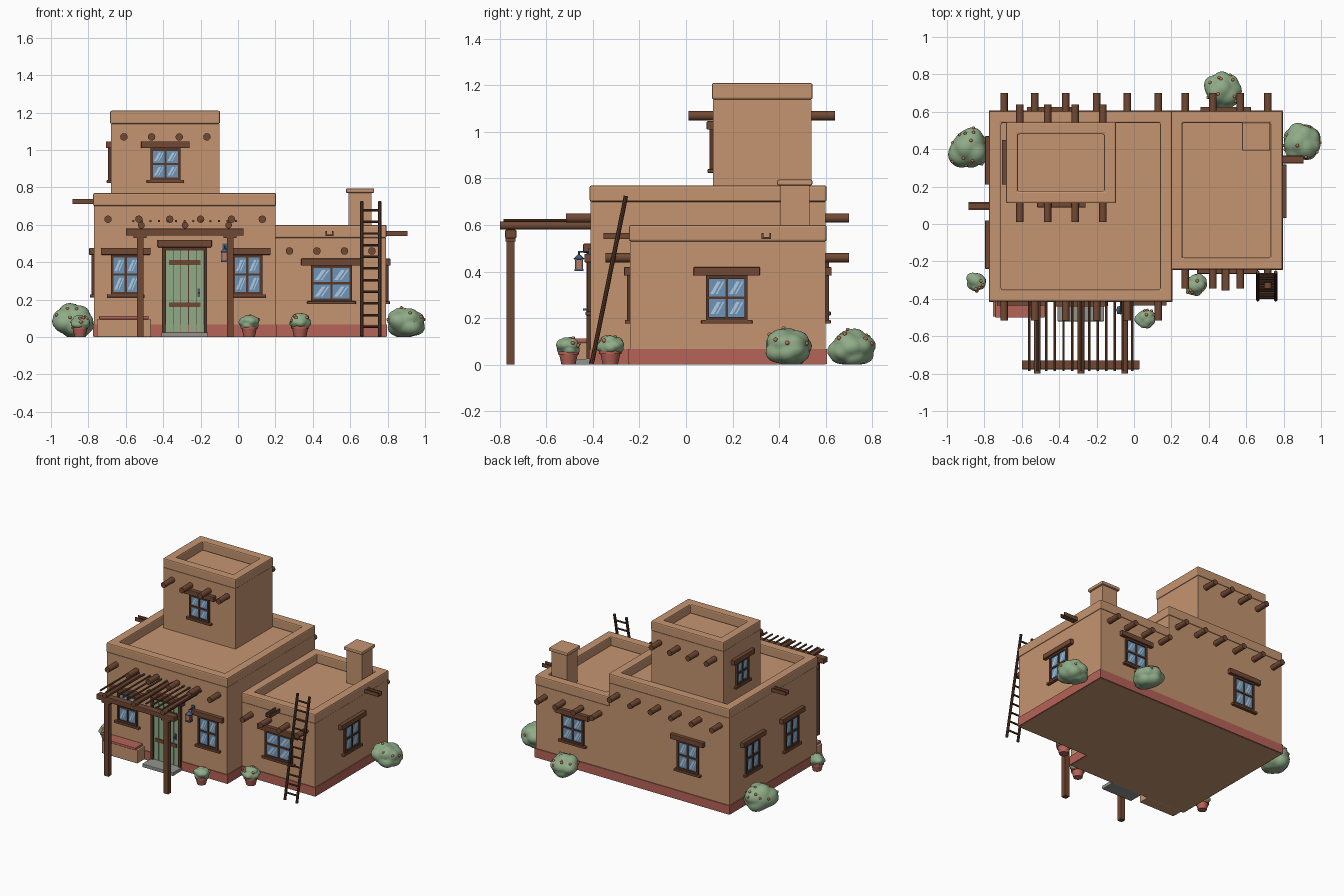
import bpy, bmesh, math, random
from mathutils import Vector, Matrix

if "Cube" in bpy.data.objects:
    bpy.data.objects.remove(bpy.data.objects["Cube"])

random.seed(4)


def material(name, rgb):
    m = bpy.data.materials.new(name)
    m.diffuse_color = (*rgb, 1)
    m.use_nodes = True
    m.node_tree.nodes["Principled BSDF"].inputs["Base Color"].default_value = m.diffuse_color
    return m


ADOBE = material("adobe", (0.56, 0.30, 0.165))
RED = material("terracotta", (0.46, 0.125, 0.095))
WOOD = material("wood", (0.165, 0.066, 0.034))
DARK = material("dark wood", (0.095, 0.040, 0.022))
GREEN = material("sage green", (0.275, 0.41, 0.245))
STONE = material("grey stone", (0.29, 0.29, 0.27))
GLASS = material("blue glass", (0.15, 0.30, 0.50))
SHINE = material("pale glass", (0.46, 0.60, 0.72))
METAL = material("blue metal", (0.06, 0.11, 0.20))
FLOWER = material("orange flower", (0.55, 0.19, 0.09))


def finish(name, bm, mat, M=None, bevel=0, smooth=False):
    me = bpy.data.meshes.new(name)
    if M:
        bm.transform(M)
    bm.to_mesh(me)
    bm.free()
    me.materials.append(mat)
    ob = bpy.data.objects.new(name, me)
    bpy.context.collection.objects.link(ob)
    if smooth:
        me.polygons.foreach_set("use_smooth", [True] * len(me.polygons))
        me.set_sharp_from_angle(angle=math.radians(40))
    if bevel:
        mod = ob.modifiers.new("bevel", "BEVEL")
        mod.width, mod.segments = bevel, 2
    return ob


def boxes(name, mat, items, M=None, bevel=0):
    """Each item is (x0, x1, y0, y1, z0, z1)."""
    bm = bmesh.new()
    for x0, x1, y0, y1, z0, z1 in items:
        T = Matrix.Translation(((x0 + x1) / 2, (y0 + y1) / 2, (z0 + z1) / 2))
        bmesh.ops.create_cube(bm, size=1, matrix=T @ Matrix.Diagonal((x1 - x0, y1 - y0, z1 - z0, 1)))
    return finish(name, bm, mat, M, bevel)


def rods(name, mat, items, r, r2=None, n=12, M=None):
    """Each item is a (start, end) pair."""
    bm = bmesh.new()
    for p, q in items:
        p, q = Vector(p), Vector(q)
        rot = (q - p).to_track_quat('Z', 'Y').to_matrix().to_4x4()
        bmesh.ops.create_cone(bm, cap_ends=True, segments=n, radius1=r, radius2=r if r2 is None else r2,
                              depth=(q - p).length, matrix=Matrix.Translation((p + q) / 2) @ rot)
    return finish(name, bm, mat, M, smooth=n > 6)


# --- adobe blocks with raised parapets ---
def block(name, x0, x1, y0, y1, z0, z1, t=0.06, h=0.07):
    boxes(name + "_walls", ADOBE, [(x0, x1, y0, y1, z0, z1 - h)])
    bm = bmesh.new()
    o = 0.004
    rings = []
    for d, z in ((-o, z1 - h), (-o, z1), (t, z1), (t, z1 - h)):
        rings.append([bm.verts.new(c) for c in ((x0 + d, y0 + d, z), (x1 - d, y0 + d, z),
                                                (x1 - d, y1 - d, z), (x0 + d, y1 - d, z))])
    for k in range(4):
        a, b = rings[k], rings[(k + 1) % 4]
        for i in range(4):
            j = (i + 1) % 4
            bm.faces.new((a[i], a[j], b[j], b[i]))
    bmesh.ops.recalc_face_normals(bm, faces=bm.faces)
    finish(name + "_parapet", bm, ADOBE, bevel=0.008)


block("main_block", -0.77, 0.20, -0.41, 0.60, 0, 0.77)
block("wing", 0.20, 0.79, -0.24, 0.60, 0, 0.60)
block("tower", -0.68, -0.10, 0.115, 0.54, 0.70, 1.21)
boxes("base_band", RED, [(-0.776, 0.206, -0.416, 0.606, 0.002, 0.067),
                         (0.19, 0.796, -0.246, 0.606, 0.002, 0.067)])
boxes("chimney", ADOBE, [(0.59, 0.715, 0.405, 0.53, 0.5, 0.775)])
boxes("chimney_cap", ADOBE, [(0.577, 0.728, 0.392, 0.543, 0.77, 0.795)], bevel=0.007)


# --- roof beam ends ---
def beam_ends(name, xs, y0, y1, z):
    rods(name, WOOD, [s for x in xs for s in (((x, y0 + 0.03, z), (x, y0 - 0.105, z)),
                                              ((x, y1 - 0.03, z), (x, y1 + 0.10, z)))], 0.02)


beam_ends("main_beam_ends", [-0.695 + 0.165 * i for i in range(6)], -0.41, 0.60, 0.63)
beam_ends("wing_beam_ends", [0.275 + 0.147 * i for i in range(4)], -0.24, 0.60, 0.46)
beam_ends("tower_beam_ends", [-0.61 + 0.148 * i for i in range(4)], 0.115, 0.54, 1.07)


# --- things on a wall: local x runs along it, -y points outward ---
def on_wall(x, y, turns):
    return Matrix.Translation((x, y, 0)) @ Matrix.Rotation(turns * math.pi / 2, 4, 'Z')


def spout(name, x, y, turns, z):
    M = on_wall(x, y, turns)
    boxes(name, WOOD, [(-0.021, 0.021, -0.115, 0.02, z - 0.013, z - 0.005),
                       (-0.021, -0.013, -0.115, 0.02, z - 0.006, z + 0.013),
                       (0.013, 0.021, -0.115, 0.02, z - 0.006, z + 0.013)], M)


spout("wing_front_spout", 0.49, -0.24, 0, 0.553)
spout("wing_right_spout", 0.79, 0.345, 1, 0.553)
spout("main_left_spout", -0.77, 0.097, 3, 0.725)


def window(name, x, y, turns, z0, z1, w, lintel):
    M = on_wall(x, y, turns)
    a, f = w / 2, 0.014
    zm = (z0 + z1) / 2
    boxes(name + "_glass", GLASS, [(-a + 0.005, a - 0.005, -0.006, 0.005, z0 + 0.005, z1)], M)
    boxes(name + "_frame", DARK, [(-a, -a + f, -0.014, 0.005, z0, z1), (a - f, a, -0.014, 0.005, z0, z1),
                                  (-a, a, -0.014, 0.005, z0, z0 + f), (-a, a, -0.014, 0.005, z1 - f, z1),
                                  (-0.006, 0.006, -0.012, 0.005, z0, z1),
                                  (-a, a, -0.012, 0.005, zm - 0.006, zm + 0.006)], M)
    boxes(name + "_lintel", WOOD, [(-lintel / 2, lintel / 2, -0.026, 0.01, z1, z1 + 0.036)], M, 0.003)
    boxes(name + "_sill", WOOD, [(-a - 0.02, a + 0.02, -0.022, 0.01, z0 - 0.016, z0)], M, 0.003)
    # diagonal glints, two on each pane
    bm = bmesh.new()
    pw, ph = a - f - 0.006, zm - z0 - f - 0.006
    for px in (-a + f, 0.006):
        for pz in (z0 + f, zm + 0.006):
            for s, e in ((0.08, 0.30), (0.42, 0.52)):
                pts = ((s, 0.15), (e, 0.15), (e + 0.42, 0.85), (s + 0.42, 0.85))
                bm.faces.new([bm.verts.new((px + u * pw, -0.0075, pz + v * ph)) for u, v in pts])
    finish(name + "_glints", bm, SHINE, M)


for args in (("front_left_window", -0.60, -0.41, 0, 0.228, 0.44, 0.16, 0.265),
             ("front_right_window", 0.05, -0.41, 0, 0.228, 0.44, 0.16, 0.25),
             ("wing_front_window", 0.50, -0.24, 0, 0.192, 0.383, 0.22, 0.325),
             ("wing_right_window", 0.79, 0.175, 1, 0.192, 0.383, 0.18, 0.285),
             ("wing_back_window", 0.49, 0.60, 2, 0.192, 0.383, 0.18, 0.27),
             ("main_back_window", -0.44, 0.60, 2, 0.228, 0.44, 0.17, 0.265),
             ("left_rear_window", -0.77, 0.34, 3, 0.228, 0.44, 0.16, 0.26),
             ("left_front_window", -0.77, -0.11, 3, 0.228, 0.44, 0.16, 0.26),
             ("tower_front_window", -0.388, 0.115, 0, 0.84, 1.01, 0.16, 0.26),
             ("tower_left_window", -0.68, 0.33, 3, 0.84, 1.01, 0.14, 0.24)):
    window(*args)

# --- door ---
boxes("door_frame", DARK, [(-0.405, -0.387, -0.428, -0.40, 0.02, 0.48), (-0.183, -0.165, -0.428, -0.40, 0.02, 0.48),
                           (-0.405, -0.165, -0.428, -0.40, 0.464, 0.48), (-0.39, -0.18, -0.413, -0.40, 0.02, 0.47)])
boxes("door_planks", GREEN, [(-0.387 + 0.0408 * i + 0.0015, -0.387 + 0.0408 * (i + 1) - 0.0015,
                              -0.420, -0.41, 0.027, 0.464) for i in range(5)])
boxes("door_straps", WOOD, [(-0.37, -0.20, -0.426, -0.415, z, z + 0.026) for z in (0.16, 0.385)])
boxes("door_lintel", WOOD, [(-0.43, -0.14, -0.442, -0.40, 0.48, 0.52)], bevel=0.004)
boxes("door_handle", METAL, [(-0.217, -0.203, -0.424, -0.418, 0.215, 0.26), (-0.214, -0.206, -0.442, -0.42, 0.232, 0.242)])
boxes("door_step", STONE, [(-0.41, -0.16, -0.52, -0.41, 0, 0.025)], bevel=0.004)

# --- bench ---
boxes("bench_body", ADOBE, [(-0.755, -0.465, -0.495, -0.41, 0, 0.095)], bevel=0.005)
boxes("bench_seat", RED, [(-0.742, -0.478, -0.50, -0.412, 0.095, 0.113)], bevel=0.004)

# --- pergola ---
boxes("pergola_posts", WOOD, [(x - 0.018, x + 0.018, -0.772, -0.736, 0, 0.545) for x in (-0.523, -0.042)])
boxes("pergola_post_caps", WOOD, [(x - 0.035, x + 0.035, -0.776, -0.732, 0.53, 0.546) for x in (-0.523, -0.042)])
boxes("pergola_front_beam", WOOD, [(-0.60, 0.03, -0.777, -0.729, 0.543, 0.58)], bevel=0.004)
rods("pergola_logs", WOOD, [((x, -0.40, 0.598), (x, -0.80, 0.598)) for x in (-0.517, -0.283, -0.05)], 0.018)
rods("pergola_slats", WOOD, [((-0.56 + 0.0458 * i, -0.405, 0.62), (-0.56 + 0.0458 * i, -0.785, 0.62))
                             for i in range(13)], 0.0065, n=8)

# --- ladder ---
foot, head = Vector((0, -0.405, 0.005)), Vector((0, -0.258, 0.725))
rods("ladder_rails", DARK, [(foot + Vector((x, 0, 0)), head + Vector((x, 0, 0))) for x in (0.662, 0.758)], 0.0095, n=8)
rungs = [foot.lerp(head, 0.07 + 0.0865 * i) for i in range(11)]
rods("ladder_rungs", DARK, [(p + Vector((0.655, 0, 0)), p + Vector((0.765, 0, 0))) for p in rungs], 0.0065, n=8)

# --- lantern ---
lx, ly = -0.072, -0.46
boxes("lantern_glass", FLOWER, [(lx - 0.013, lx + 0.013, ly - 0.013, ly + 0.013, 0.41, 0.452)])
boxes("lantern_cage", METAL, [(lx - 0.019, lx + 0.019, ly - 0.019, ly + 0.019, 0.402, 0.411),
                              (lx - 0.02, lx + 0.02, ly - 0.02, ly + 0.02, 0.45, 0.456),
                              (lx - 0.012, lx + 0.012, -0.418, -0.405, 0.45, 0.50)]
      + [(lx + sx - 0.003, lx + sx + 0.003, ly + sy - 0.003, ly + sy + 0.003, 0.405, 0.452)
         for sx in (-0.014, 0.014) for sy in (-0.014, 0.014)])
rods("lantern_roof", METAL, [((lx, ly, 0.455), (lx, ly, 0.473))], 0.024, 0.005, n=8)
rods("lantern_bracket", METAL, [((lx, -0.41, 0.485), (lx, ly - 0.005, 0.485)), ((lx, ly, 0.47), (lx, ly, 0.487))], 0.004, n=8)


# --- bushes and potted plants ---
def bush(name, x, y, z, r, rz, flowers):
    lumps = [Vector([random.gauss(0, 1) for _ in range(3)]).normalized() for _ in range(16)]
    bm = bmesh.new()
    bmesh.ops.create_icosphere(bm, subdivisions=4, radius=1)
    for v in bm.verts:
        d = v.co.normalized()
        k = 0.76 + 0.26 * max(0, max(d.dot(l) for l in lumps)) ** 5
        v.co = Vector((x + d.x * r * k, y + d.y * r * k, max(z + d.z * rz * k, 0)))
    top = [v.co.copy() for v in bm.verts if v.co.z > z + 0.1 * rz]
    finish(name, bm, GREEN, smooth=True)
    if flowers:
        bm = bmesh.new()
        for p in random.sample(top, flowers):
            bmesh.ops.create_icosphere(bm, subdivisions=2, radius=0.009, matrix=Matrix.Translation(p))
        finish(name + "_flowers", bm, FLOWER, smooth=True)


bush("left_bush", -0.885, 0.405, 0.083, 0.118, 0.098, 12)
bush("right_bush", 0.895, 0.435, 0.072, 0.108, 0.088, 8)
bush("back_bush", 0.47, 0.71, 0.07, 0.105, 0.085, 10)

for name, x, y, s in (("door_pot", 0.06, -0.505, 1), ("wing_pot", 0.332, -0.325, 1.08), ("left_pot", -0.845, -0.305, 0.98)):
    rods(name, RED, [((x, y, 0), (x, y, 0.045 * s))], 0.03 * s, 0.04 * s, n=16)
    rods(name + "_rim", RED, [((x, y, 0.043 * s), (x, y, 0.057 * s))], 0.045 * s, n=16)
    bush(name + "_plant", x, y, 0.077 * s, 0.057 * s, 0.042 * s, 5)
